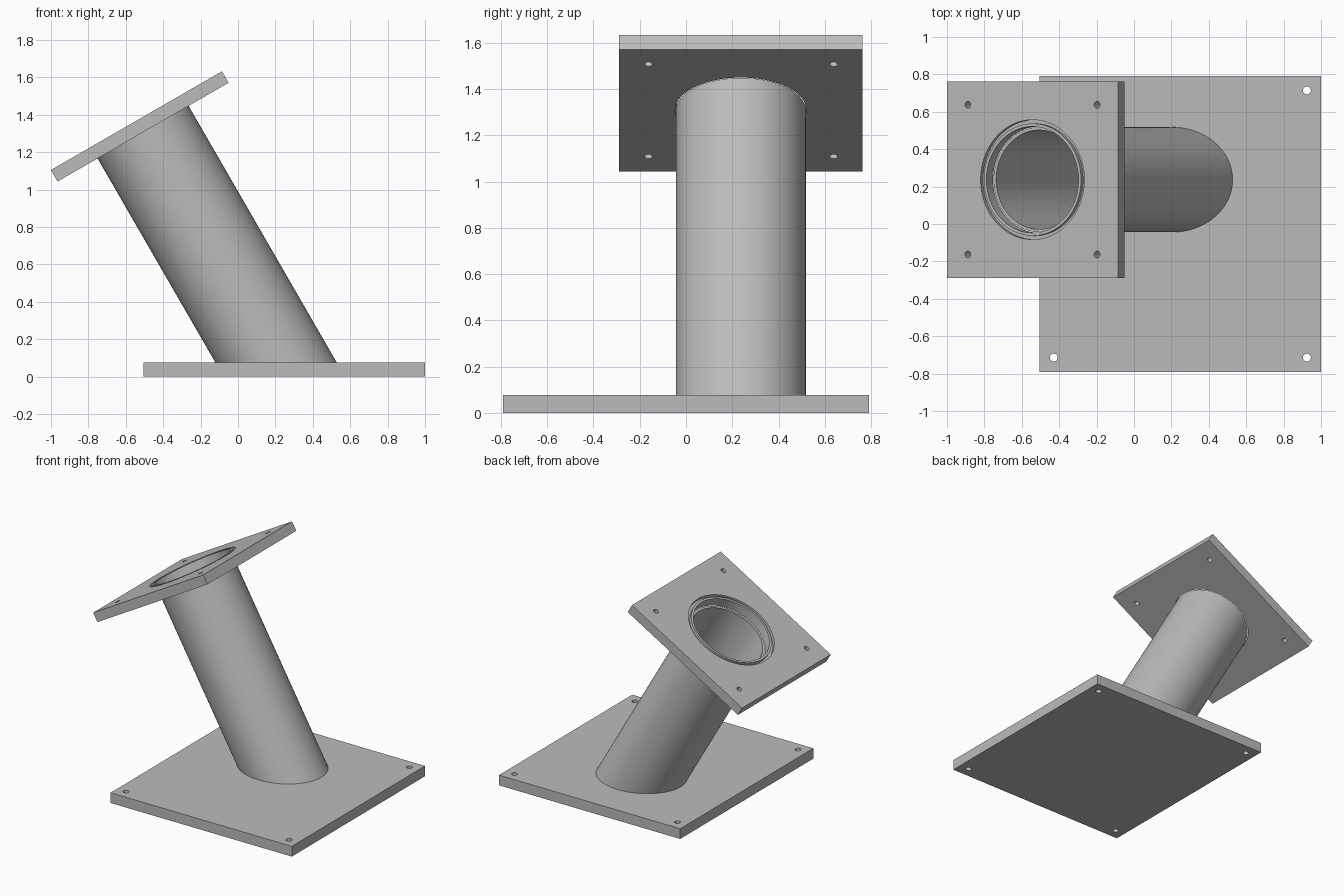
import bpy, bmesh, math
from mathutils import Matrix, Vector

cube = bpy.data.objects.get("Cube")
if cube:
    bpy.data.objects.remove(cube, do_unlink=True)

steel = bpy.data.materials.new("grey steel")
steel.use_nodes = True
GREY = (0.5, 0.5, 0.5, 1)
steel.diffuse_color = GREY
steel.node_tree.nodes["Principled BSDF"].inputs["Base Color"].default_value = GREY

TILT = math.radians(30)
BASE_T, TOP_T = 0.077, 0.071
TUBE_R, BORE_R = 0.281, 0.265
# Frame whose origin is the centre of the upper plate's top face
FRAME = Matrix.Translation((-0.543, 0.237, 1.369)) @ Matrix.Rotation(-TILT, 4, 'Y')


def finish(name, bm):
    bmesh.ops.recalc_face_normals(bm, faces=bm.faces)
    mesh = bpy.data.meshes.new(name)
    bm.to_mesh(mesh)
    bm.free()
    mesh.materials.append(steel)
    obj = bpy.data.objects.new(name, mesh)
    bpy.context.collection.objects.link(obj)
    return obj


def box(name, size, centre):
    bm = bmesh.new()
    bmesh.ops.create_cube(bm, size=1)
    bmesh.ops.scale(bm, vec=size, verts=bm.verts)
    bmesh.ops.translate(bm, vec=centre, verts=bm.verts)
    return finish(name, bm)


def ring(name, inner, outer, low, high, n=96):
    """Tube along z with a square section; solid rod when inner is zero."""
    bm = bmesh.new()
    loops = []
    for r, z in ((outer, low), (outer, high), (inner, high), (inner, low)):
        if r > 0:
            loops.append([bm.verts.new((r * math.cos(k * math.tau / n),
                                        r * math.sin(k * math.tau / n), z))
                          for k in range(n)])
    pairs = list(zip(loops, loops[1:] + loops[:1])) if inner else [loops]
    for a, b in pairs:
        for k in range(n):
            j = (k + 1) % n
            bm.faces.new((a[k], a[j], b[j], b[k]))
    if not inner:
        bm.faces.new(loops[0])
        bm.faces.new(loops[1])
    return finish(name, bm)


def cut(target, cutters):
    for c in cutters:
        mod = target.modifiers.new("cut", 'BOOLEAN')
        mod.operation, mod.solver, mod.object = 'DIFFERENCE', 'EXACT', c
    graph = bpy.context.evaluated_depsgraph_get()
    mesh = bpy.data.meshes.new_from_object(target.evaluated_get(graph))
    target.modifiers.clear()
    target.data = mesh
    for c in cutters:
        bpy.data.objects.remove(c, do_unlink=True)


def bolt_holes(radius, cx, cy, dx, dy):
    holes = []
    for sx in (-1, 1):
        for sy in (-1, 1):
            h = ring("hole_cutter", 0, radius, -0.3, 0.3, 32)
            h.data.transform(Matrix.Translation((cx + sx * dx, cy + sy * dy, 0)))
            holes.append(h)
    return holes


# Base plate with corner bolt holes
base = box("base_plate", (1.505, 1.58, BASE_T), (0.2475, 0, BASE_T / 2))
cut(base, bolt_holes(0.021, 0.2475, 0, 0.677, 0.714))

# Tilted flange with central opening, seal groove and bolt holes
flange = box("top_flange", (1.056, 1.052, TOP_T), (0, 0, -TOP_T / 2))
cut(flange, bolt_holes(0.018, 0, 0, 0.399, 0.4)
    + [ring("opening_cutter", 0, 0.284, -0.3, 0.3),
       ring("groove_cutter", 0.3, 0.32, -0.025, 0.1)])
flange.data.transform(FRAME)

# Hollow tube, its lower end mitred flat onto the base plate
tube = ring("slanted_tube", BORE_R, TUBE_R, -1, -TOP_T)
for v in tube.data.vertices:
    if v.co.z < -0.5:
        v.co.z = (BASE_T - FRAME.translation.z - v.co.x * math.sin(TILT)) / math.cos(TILT)
tube.data.transform(FRAME)

# Smooth round walls, keep edges sharp
for obj in (base, flange, tube):
    bpy.ops.object.select_all(action='DESELECT')
    obj.select_set(True)
    bpy.context.view_layer.objects.active = obj
    bpy.ops.object.shade_smooth_by_angle(angle=math.radians(30))
